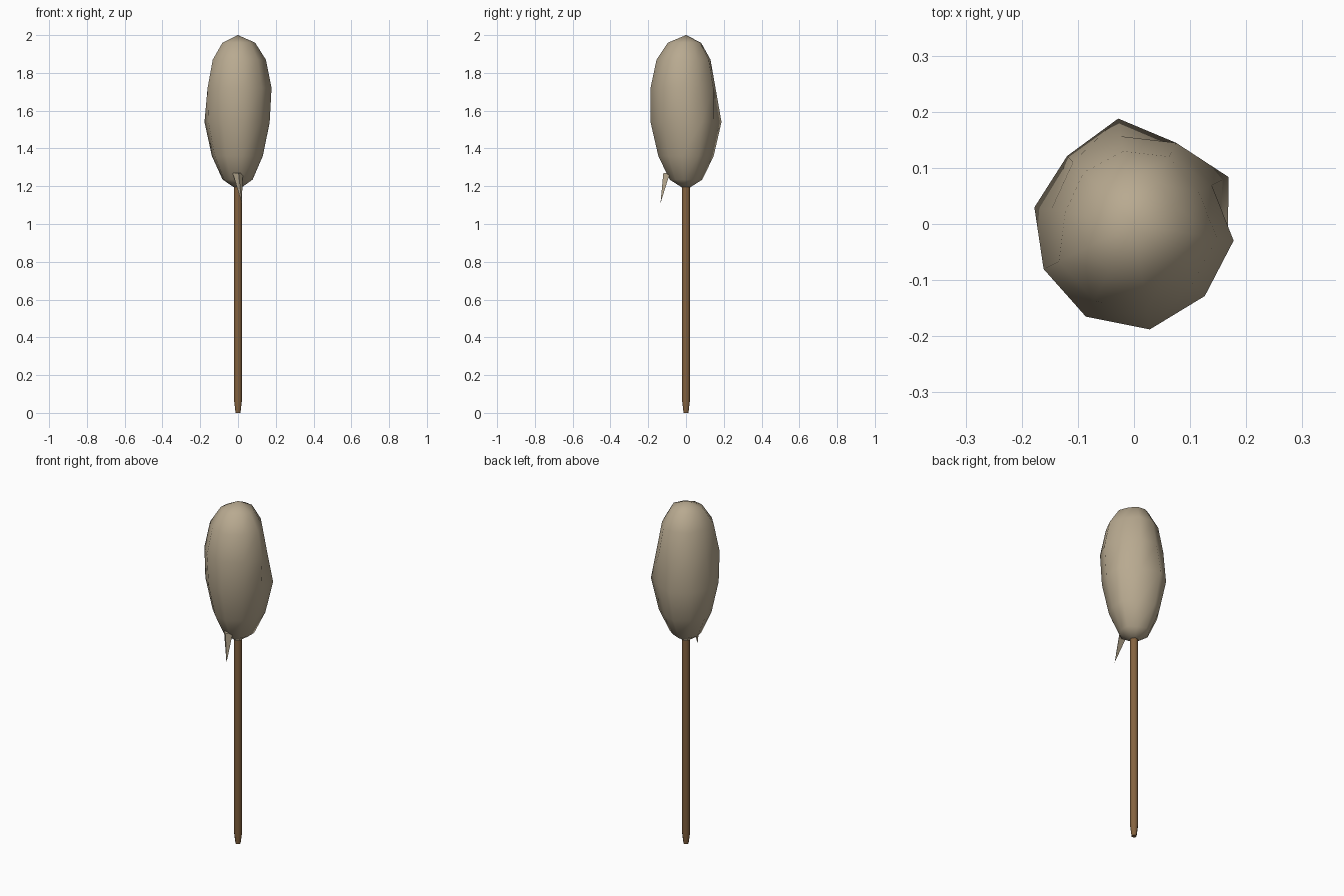
import bpy
import bmesh
from math import sin, cos, radians, tau
from mathutils import Vector

default_cube = bpy.data.objects.get("Cube")
if default_cube:
    bpy.data.objects.remove(default_cube, do_unlink=True)


def make_material(name, colour):
    material = bpy.data.materials.new(name)
    material.use_nodes = True
    material.diffuse_color = (*colour, 1)
    shader = material.node_tree.nodes["Principled BSDF"]
    shader.inputs["Base Color"].default_value = (*colour, 1)
    return material


def ring_points(z, radii, turn=0.0):
    """Points around the z axis, one for each radius."""
    count = len(radii)
    return [Vector((r * cos(turn + tau * i / count), r * sin(turn + tau * i / count), z))
            for i, r in enumerate(radii)]


def loft(name, sections, material, smooth_angle=None):
    """Skin a list of closed sections; a single-point section is a pole."""
    bm = bmesh.new()
    rows = [[bm.verts.new(p) for p in section] for section in sections]
    for low, high in zip(rows, rows[1:]):
        count = max(len(low), len(high))
        for i in range(count):
            j = (i + 1) % count
            if len(low) == 1:
                bm.faces.new((low[0], high[j], high[i]))
            elif len(high) == 1:
                bm.faces.new((low[i], low[j], high[0]))
            else:
                bm.faces.new((low[i], low[j], high[j], high[i]))
    for row in (rows[0], rows[-1]):
        if len(row) > 2:
            bm.faces.new(row)
    bmesh.ops.recalc_face_normals(bm, faces=bm.faces)
    mesh = bpy.data.meshes.new(name)
    bm.to_mesh(mesh)
    bm.free()
    mesh.materials.append(material)
    obj = bpy.data.objects.new(name, mesh)
    bpy.context.collection.objects.link(obj)
    if smooth_angle:
        bpy.ops.object.select_all(action="DESELECT")
        obj.select_set(True)
        bpy.context.view_layer.objects.active = obj
        bpy.ops.object.shade_smooth_by_angle(angle=radians(smooth_angle))
    return obj


wool = make_material("raw wool", (0.48, 0.40, 0.28))
wood = make_material("brown wood", (0.235, 0.125, 0.05))

# Wooden stick with a tapered foot
stick_profile = [(0, 0.014), (0.07, 0.023), (1.25, 0.023)]
loft("stick", [ring_points(z, [r] * 8, tau / 16) for z, r in stick_profile], wood, 50)

# Lumpy wool bundle: ten sides, two uneven middle rings, rounded ends
upper = [0.18, 0.155, 0.163, 0.158, 0.155, 0.15, 0.18, 0.186, 0.19, 0.18]
lower = [0.17, 0.188, 0.163, 0.19, 0.17, 0.18, 0.175, 0.175, 0.19, 0.17]
turn = radians(-9.5)


def scaled(radii, factor):
    return [r * factor for r in radii]


loft("wool_bundle", [
    [Vector((0, 0, 1.18))],
    ring_points(1.235, scaled(lower, 0.46), turn),
    ring_points(1.36, scaled(lower, 0.78), turn),
    ring_points(1.54, lower, turn),
    ring_points(1.72, upper, turn),
    ring_points(1.87, scaled(upper, 0.83), turn),
    ring_points(1.96, scaled(upper, 0.51), turn),
    [Vector((0, 0, 2))],
], wool, 60)

# Loose three-sided tuft hanging at the front
tuft_top = [Vector((-0.028, -0.09, 1.27)), Vector((0.003, -0.12, 1.27)),
            Vector((0.026, -0.085, 1.27))]
loft("loose_tuft", [[Vector((0.02, -0.135, 1.11))], tuft_top], wool)
